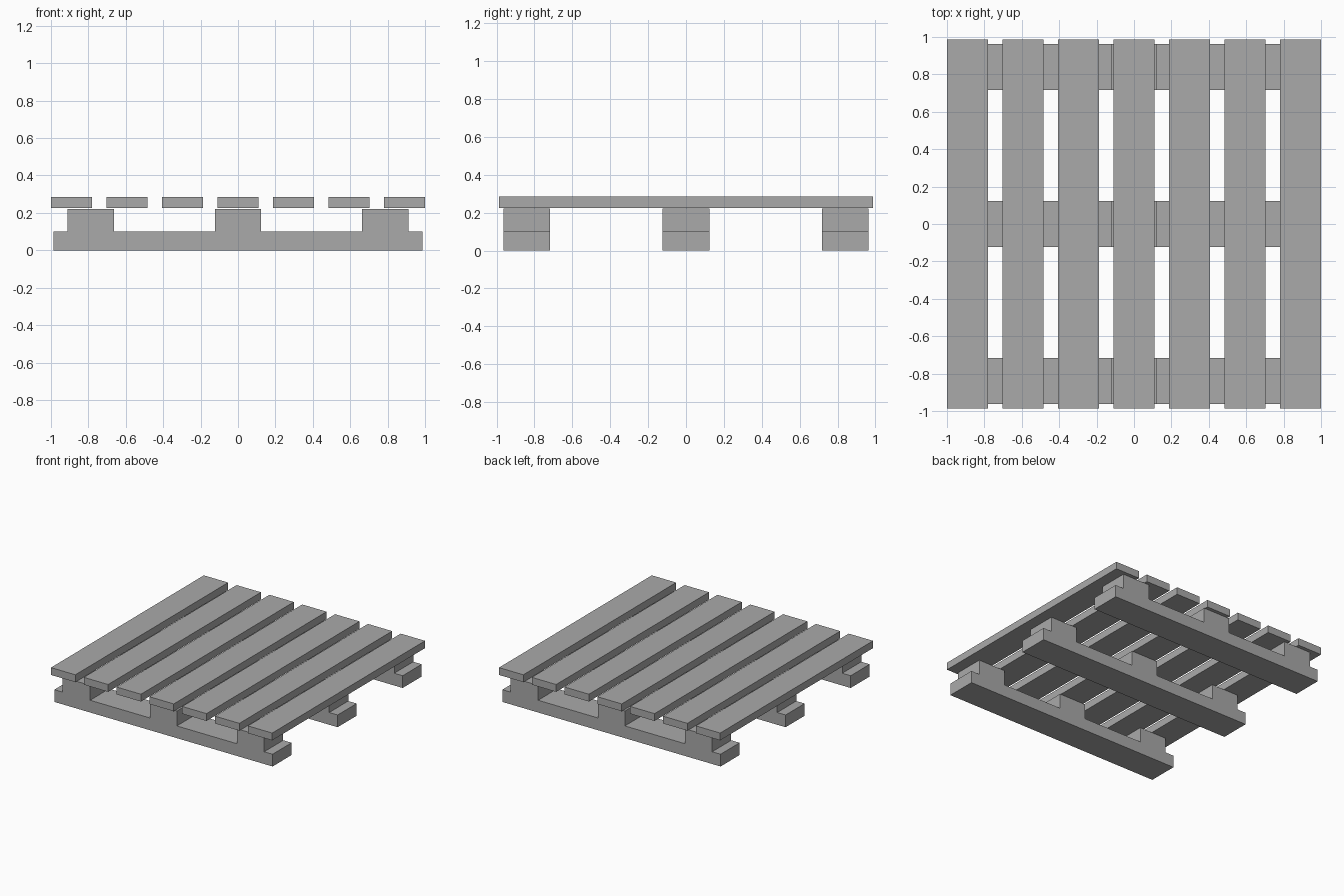
import bpy
import bmesh

if "Cube" in bpy.data.objects:
    bpy.data.objects.remove(bpy.data.objects["Cube"])

grey = bpy.data.materials.new("plain grey")
grey.diffuse_color = (0.40, 0.40, 0.40, 1.0)
grey.use_nodes = True
grey.node_tree.nodes["Principled BSDF"].inputs["Base Color"].default_value = grey.diffuse_color


def extrude_profile(name, profile, y0, y1):
    """Extrude an x/z outline along y from y0 to y1."""
    bm = bmesh.new()
    face = bm.faces.new([bm.verts.new((x, y0, z)) for x, z in profile])
    ext = bmesh.ops.extrude_face_region(bm, geom=[face])
    verts = [g for g in ext["geom"] if isinstance(g, bmesh.types.BMVert)]
    bmesh.ops.translate(bm, verts=verts, vec=(0, y1 - y0, 0))
    bmesh.ops.recalc_face_normals(bm, faces=bm.faces)
    mesh = bpy.data.meshes.new(name)
    bm.to_mesh(mesh)
    bm.free()
    mesh.materials.append(grey)
    obj = bpy.data.objects.new(name, mesh)
    bpy.context.collection.objects.link(obj)
    return obj


# Runners: bottom rail with three raised blocks, as one stepped outline
RAIL_TOP, BLOCK_TOP = 0.10, 0.222
outline = [(0.987, 0.0), (0.987, RAIL_TOP)]
for left, right in ((0.663, 0.911), (-0.122, 0.122), (-0.911, -0.663)):
    outline += [(right, RAIL_TOP), (right, BLOCK_TOP), (left, BLOCK_TOP), (left, RAIL_TOP)]
outline += [(-0.987, RAIL_TOP), (-0.987, 0.0)]

for label, yc in (("front", -0.84), ("middle", 0.0), ("back", 0.84)):
    extrude_profile(label + "_runner", outline, yc - 0.123, yc + 0.123)

# Deck slats: seven evenly spaced boards
SLAT_HALF = 0.11
for i in range(7):
    xc = -0.89 + i * 1.78 / 6
    l, r = xc - SLAT_HALF, xc + SLAT_HALF
    extrude_profile(f"deck_slat_{i + 1}",
                    [(l, 0.226), (r, 0.226), (r, 0.286), (l, 0.286)], -0.987, 0.987)
